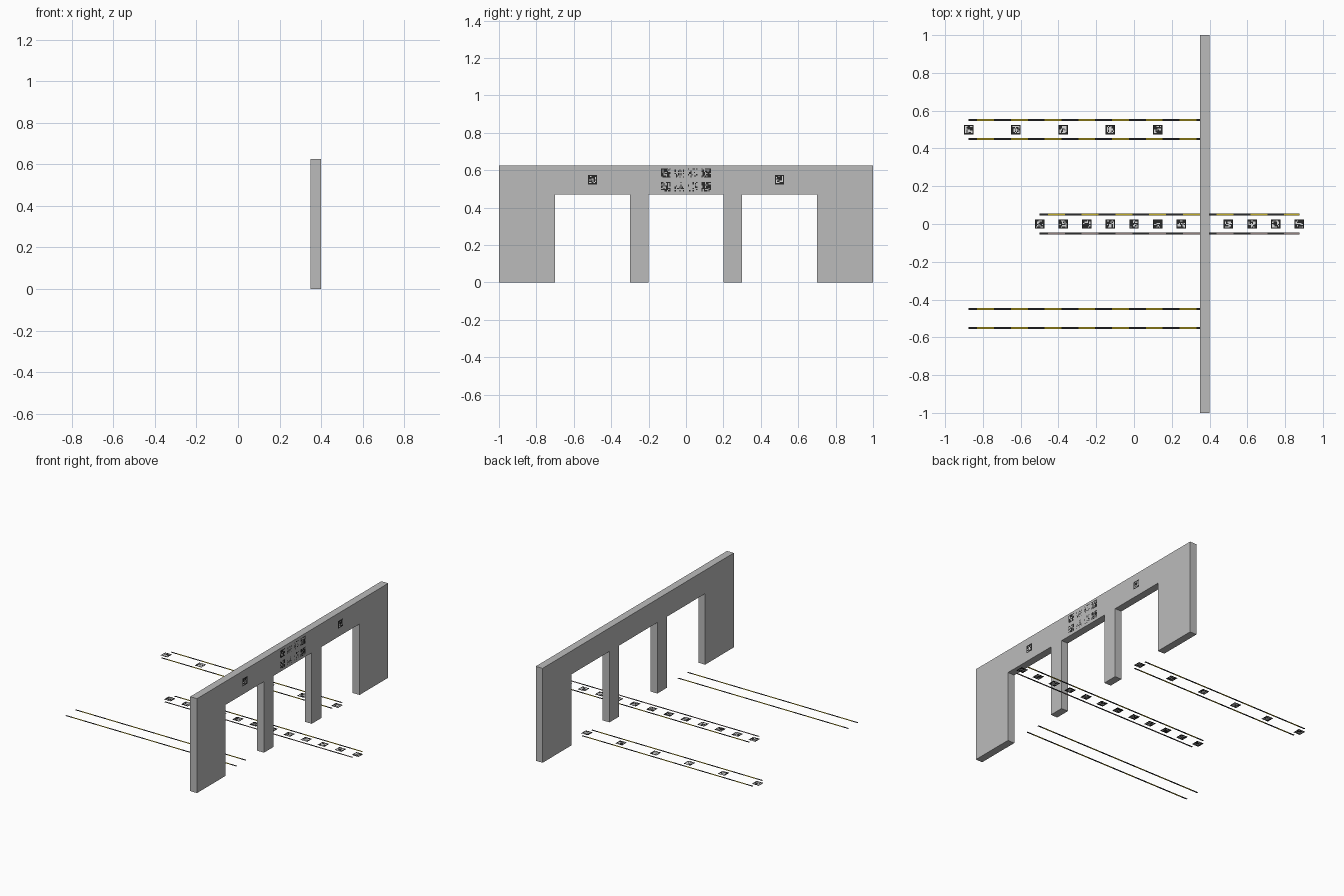
import bpy, bmesh, random
from mathutils import Vector

if "Cube" in bpy.data.objects:
    bpy.data.objects.remove(bpy.data.objects["Cube"])

random.seed(4)


def material(name, rgb):
    m = bpy.data.materials.new(name)
    m.diffuse_color = (*rgb, 1)
    m.use_nodes = True
    m.node_tree.nodes["Principled BSDF"].inputs["Base Color"].default_value = m.diffuse_color
    return m


GREY = material("wall grey", (0.5, 0.5, 0.5))
BLACK = material("marker black", (0.02, 0.02, 0.02))
WHITE = material("marker white", (0.75, 0.75, 0.75))
YELLOW = material("tape yellow", (0.55, 0.42, 0.02))
DARK = material("tape black", (0.025, 0.025, 0.025))
TAUPE = material("tape taupe", (0.3, 0.23, 0.22))


def finish(name, bm, mats):
    me = bpy.data.meshes.new(name)
    bm.to_mesh(me)
    bm.free()
    for m in mats:
        me.materials.append(m)
    ob = bpy.data.objects.new(name, me)
    bpy.context.collection.objects.link(ob)
    return ob


def quad(bm, origin, u, v, mat=0):
    f = bm.faces.new([bm.verts.new(p) for p in
                      (origin, origin + u, origin + u + v, origin + v)])
    f.material_index = mat


def marker(name, centre, u, v, size=0.05, n=8, light=0.5, clear=False):
    """Square marker: dark frame around random light cells (clear = cut out)."""
    bm = bmesh.new()
    u, v = u * size / n, v * size / n
    corner = centre - (u + v) * n / 2
    for i in range(n):
        for j in range(n):
            inner = 0 < i < n - 1 and 0 < j < n - 1
            is_light = (inner or clear) and random.random() < light
            if not (is_light and clear):
                quad(bm, corner + u * i + v * j, u, v, int(is_light))
    finish(name, bm, [BLACK, WHITE])


X, Y, Z = Vector((1, 0, 0)), Vector((0, 1, 0)), Vector((0, 0, 1))

# Wall with three door openings, one extruded profile
outline = [(-1, 0)]
for a, b in ((-0.7, -0.3), (-0.2, 0.2), (0.3, 0.7)):
    outline += [(a, 0), (a, 0.47), (b, 0.47), (b, 0)]
outline += [(1, 0), (1, 0.625), (-1, 0.625)]
bm = bmesh.new()
face = bm.faces.new([bm.verts.new((0.35, y, z)) for y, z in outline])
ext = bmesh.ops.extrude_face_region(bm, geom=[face])
bmesh.ops.translate(bm, vec=(0.05, 0, 0),
                    verts=[g for g in ext["geom"] if isinstance(g, bmesh.types.BMVert)])
bmesh.ops.recalc_face_normals(bm, faces=bm.faces)
finish("gate_wall", bm, [GREY])


# Striped lane tapes on the floor
def tape(name, y, x0, x1, light, width=0.012, step=0.0893):
    bm = bmesh.new()
    x, nxt, k = x0, x0 + step / 2, 0
    while x < x1 - 1e-5:
        nxt = min(nxt, x1)
        quad(bm, Vector((x, y - width / 2, 0.0005)), X * (nxt - x), Y * width, k % 2)
        x, nxt, k = nxt, nxt + step, k + 1
    finish(name, bm, [DARK, light])


for lane, y, x0, x1 in (("left", 0.5, -0.875, 0.375),
                        ("middle", 0, -0.5, 0.875),
                        ("right", -0.5, -0.875, 0.375)):
    for side in (-1, 1):
        light = TAUPE if lane == "middle" and side < 0 else YELLOW
        tape(f"{lane}_lane_tape", y + side * 0.05, x0, x1, light)

# Floor markers along the left and middle lanes
for i in range(6):
    marker("left_lane_marker", Vector((-0.875 + 0.25 * i, 0.5, 0.0005)), X, Y)
for i in range(12):
    marker("middle_lane_marker", Vector((-0.5 + 0.125 * i, 0, 0.0005)), X, Y, light=0.4)

# Wall markers over the side doors
for y in (-0.5, 0.5):
    marker("side_door_marker", Vector((0.401, y, 0.55)), Y, Z, light=0.35)

# Central board: dense outer markers, sparse inner ones
for y, light in ((-0.108, 0.35), (-0.036, 0.75), (0.036, 0.75), (0.108, 0.35)):
    for z in (0.512, 0.585):
        marker("centre_board_marker", Vector((0.401, y, z)), Y, Z, light=light, clear=True)
